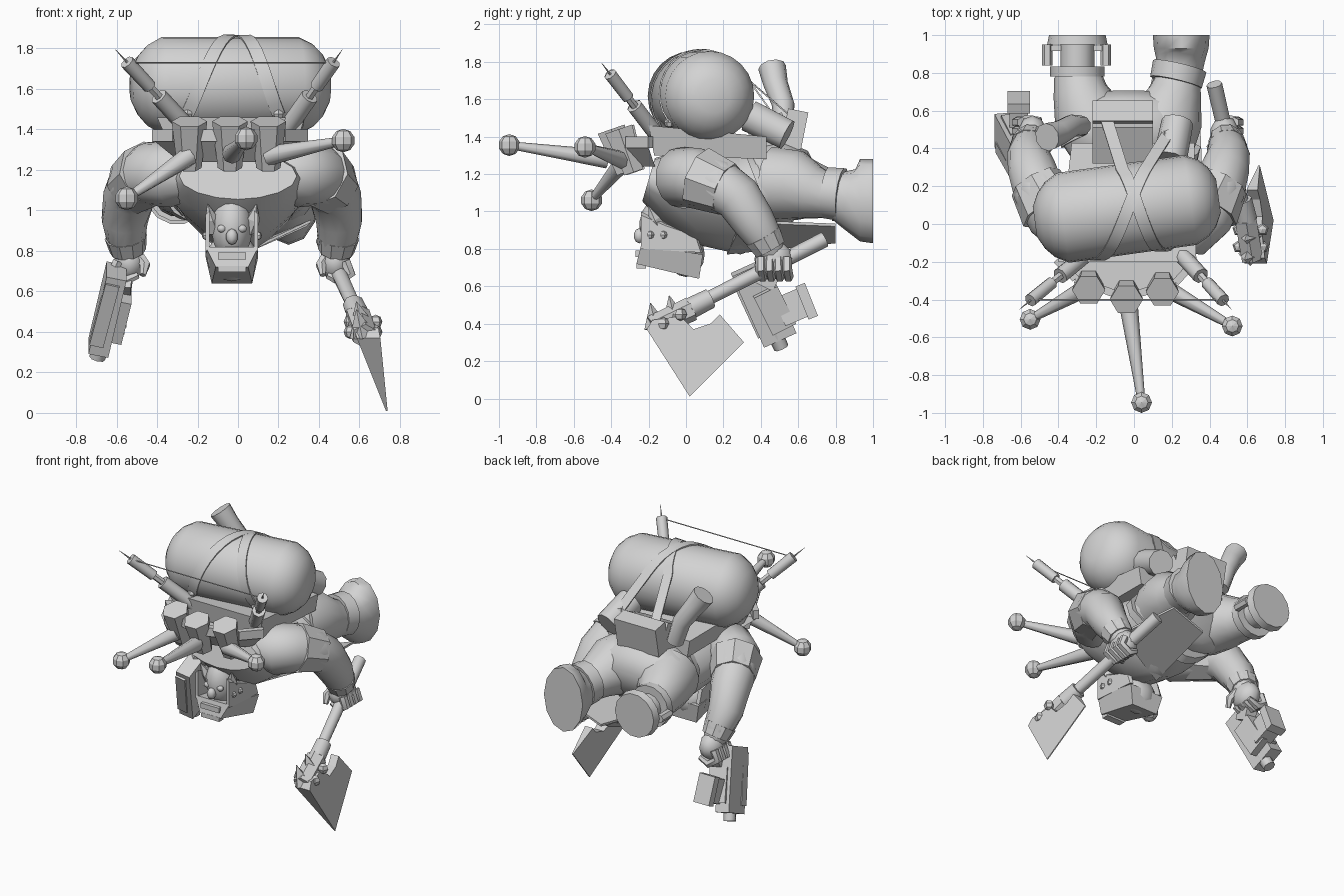
import bpy, bmesh, math
from mathutils import Vector as V

grey = bpy.data.materials.new("plain_grey")
grey.diffuse_color = (0.65, 0.65, 0.65, 1)


def finish(name, bm, smooth=None):
    bmesh.ops.recalc_face_normals(bm, faces=bm.faces[:])
    me = bpy.data.meshes.new(name)
    bm.to_mesh(me)
    bm.free()
    me.materials.append(grey)
    ob = bpy.data.objects.new(name, me)
    bpy.context.collection.objects.link(ob)
    if smooth:
        bpy.ops.object.select_all(action='DESELECT')
        ob.select_set(True)
        bpy.context.view_layer.objects.active = ob
        bpy.ops.object.shade_smooth_by_angle(angle=math.radians(smooth))
    return ob


def loft(name, pts, radii, n=12, ref=(1, 0, 0), smooth=50, shape=None, turn=0.0, flat_ends=None):
    """Rings of given radii (number or pair) swept along a path."""
    bm = bmesh.new()
    pts = [V(p) for p in pts]
    rings = []
    for i, p in enumerate(pts):
        t = (pts[min(i + 1, len(pts) - 1)] - pts[max(i - 1, 0)]).normalized()
        if flat_ends and i >= len(pts) - flat_ends:
            t = V((0, 1, 0))
        r = V(ref)
        u = (r - r.dot(t) * t).normalized()
        w = t.cross(u)
        a, b = radii[i] if isinstance(radii[i], tuple) else (radii[i], radii[i])
        ring = []
        for k in range(n):
            g = turn + 2 * math.pi * k / n
            q = p + u * a * math.cos(g) + w * b * math.sin(g)
            ring.append(bm.verts.new(shape(q) if shape else q))
        rings.append(ring)
    for r0, r1 in zip(rings, rings[1:]):
        for k in range(n):
            bm.faces.new((r0[k], r0[(k + 1) % n], r1[(k + 1) % n], r1[k]))
    bm.faces.new(rings[0])
    bm.faces.new(rings[-1])
    return finish(name, bm, smooth)


def bar(name, a, b, w, h, ref=(1, 0, 0), taper=1.0):
    """Rectangular block from a to b, w wide along ref."""
    s = math.sqrt(2) / 2
    return loft(name, [a, b], [(w * s, h * s), (w * s * taper, h * s * taper)], 4, ref, None, None, math.pi / 4)


def ball(name, c, r, seg=8, smooth=40):
    bm = bmesh.new()
    bmesh.ops.create_uvsphere(bm, u_segments=seg, v_segments=max(4, seg * 2 // 3), radius=1)
    r = r if isinstance(r, tuple) else (r, r, r)
    for v in bm.verts:
        v.co = V(c) + V([v.co[i] * r[i] for i in range(3)])
    return finish(name, bm, smooth)


def solid(name, side_a, side_b):
    """Closed solid between two matching outlines."""
    bm = bmesh.new()
    a = [bm.verts.new(p) for p in side_a]
    b = [bm.verts.new(p) for p in side_b]
    n = len(a)
    bm.faces.new(a)
    bm.faces.new(b[::-1])
    for i in range(n):
        bm.faces.new((a[i], a[(i + 1) % n], b[(i + 1) % n], b[i]))
    return finish(name, bm)


# torso with a belly narrowing downward
def keel(q):
    if q.z < 1.1:
        q.x *= 1 - 0.5 * (1.1 - q.z) / 0.32
    return q


loft("torso", [(0, -.2, 1.17), (0, -.08, 1.135), (0, .1, 1.09), (0, .3, 1.05), (0, .44, 1.08)],
     [(.29, .12), (.34, .2), (.36, .27), (.35, .28), (.33, .24)], 16, shape=keel)
solid("loincloth", [(0, .22, .77), (.36, .3, .94), (.34, .8, .92), (.1, .8, .83)],
      [(0, .22, .785), (.36, .3, .955), (.34, .8, .935), (.1, .8, .845)])
loft("belt", [(0, .36, 1.06), (0, .41, 1.08)], [(.36, .285), (.365, .275)], 16, shape=keel)

# pelvis and legs, cut flat at the back
loft("pelvis", [(-.02, .36, 1.1), (-.03, .44, 1.13), (-.03, .54, 1.155), (-.03, .62, 1.15), (-.03, .68, 1.13)],
     [(.3, .2), (.35, .24), (.37, .23), (.33, .18), (.2, .09)], 18)
loft("left_thigh", [(-.2, .48, 1.14), (-.25, .6, 1.13), (-.285, .7, 1.11), (-.3, .79, 1.09)], [.2, .18, .145, .125], 14)
loft("left_knee_collar", [(-.3, .78, 1.09), (-.3, .835, 1.09)], [.145, .145], 14)
loft("left_shin", [(-.3, .83, 1.09), (-.3, .96, 1.09)], [.09, .09], 12)
loft("left_boot_cuff", [(-.3, .95, 1.09), (-.3, 1, 1.09)], [.16, .15], 14)
for x in (-.46, -.15):
    loft("left_shin_rod", [(x, .84, 1.09), (x, .95, 1.09)], [.028, .028], 6)
    bar("left_rod_bridge", (x, .93, 1.09), (-.3, .93, 1.09), .03, .03, (0, 0, 1))
loft("right_thigh", [(.13, .46, 1.15), (.18, .58, 1.14), (.215, .68, 1.1), (.235, .77, 1.08)], [.2, .19, .145, .12], 14)
loft("right_knee_collar", [(.222, .75, 1.1), (.242, .835, 1.09)], [.14, .145], 14)
loft("right_boot", [(.235, .8, 1.09), (.245, .87, 1.07), (.25, .93, 1.06), (.25, 1, 1.055)],
     [.125, (.13, .16), (.145, .22), (.15, .225)], 12, flat_ends=2)

# arms
for side, s, k in (("right", 1, 1.0), ("left", -1, 1.12)):
    def m(*ps):
        return [(s * k * x, y, z) for x, y, z in ps]
    loft(side + "_arm", m((.2, -.04, 1.17), (.29, -.02, 1.18), (.38, .06, 1.18), (.45, .18, 1.14), (.48, .28, 1.07),
                          (.5, .36, .95), (.49, .43, .84), (.48, .46, .77)),
         [.12, .165, .16, .14, .13, .115, .095, .07], 14, (0, 0, 1), 60)
    loft(side + "_arm_guard", m((.39, .07, 1.18), (.465, .22, 1.12)), [.17, .145], 8, (0, 0, 1), None)
    loft(side + "_bracer", m((.495, .41, .87), (.485, .45, .8)), [.105, .09], 10, (1, 0, 0), None)
    ball(side + "_fist", m((.48, .47, .745))[0], (.08, .105, .095), 10, 60)
    for i in range(4):
        y = .4 + .046 * i
        loft(side + "_finger", m((.53, y, .75), (.555, y, .69), (.5, y + .01, .65), (.44, y + .01, .68)),
             [.028, .03, .028, .018], 6, (0, 1, 0))
    loft(side + "_thumb", m((.44, .44, .78), (.41, .4, .73), (.42, .37, .68)), [.03, .028, .016], 6, (0, 1, 0))

# head, face, ears and jaw guard
loft("neck", [(-.02, .1, 1.02), (-.03, -.12, .97)], [.13, .11], 10)
ball("head", (-.03, -.11, .92), (.105, .14, .17), 14, 60)
ball("head_back", (-.03, -.0, .77), (.125, .1, .12), 12, 60)
ball("nose", (-.03, -.25, .87), (.03, .03, .04), 8, 60)
for s in (-1, 1):
    ball("eye", (-.03 + s * .05, -.225, .91), (.024, .02, .02), 8)
    loft("ear", [(-.03 + s * .08, -.14, .9), (-.03 + s * .105, -.17, .96), (-.03 + s * .12, -.2, 1.03)],
         [.04, .035, .003], 5, smooth=None)
    solid("cheek_plate", [(-.03 + s * .11, y, z) for y, z in ((-.24, 1.0), (-.1, .93), (.06, .88), (.09, .78), (-.24, .8))],
          [(-.03 + s * .13, y, z) for y, z in ((-.24, .98), (-.1, .92), (.05, .87), (.08, .78), (-.24, .8))])
    for y in (-.19, -.12):
        ball("cheek_stud", (-.03 + s * .128, y, .875), .022, 5, None)
solid("jaw_guard", [(-.16, -.24, .82), (.1, -.24, .82), (.1, .09, .77), (-.16, .09, .77)],
      [(-.11, -.265, .72), (.05, -.265, .72), (.07, .07, .64), (-.13, .07, .64)])
bar("upper_lip", (-.1, -.255, .775), (.04, -.255, .775), .03, .035, (0, 1, 0))
bar("lower_lip", (-.1, -.24, .71), (.04, -.24, .71), .05, .03, (0, 1, 0))

# barrel on a tapered pack board
A, B = V((-.525, .012, 1.617)), V((.447, .148, 1.617))
L = (B - A).length
prof = ((0, .08), (.035, .15), (.08, .2), (.15, .24), (L - .15, .24), (L - .08, .205), (L - .035, .16), (L, .09))
loft("barrel", [A + (B - A) * (t / L) for t, r in prof], [r for t, r in prof], 24, (0, 0, 1), 33)
solid("pack_board", [(-.4, -.2, 1.46), (.33, -.2, 1.46), (.32, .43, 1.4), (-.33, .43, 1.4)],
      [(-.33, -.17, 1.3), (.28, -.17, 1.3), (.3, .43, 1.28), (-.31, .43, 1.28)])


# crossed straps over the barrel
def strap(x0, y0, x1):
    pts = [(x0, y0, 1.5)]
    for i in range(15):
        f = i / 14
        g = math.radians(30 + 185 * f)
        x = x0 + (x1 - x0) * (.25 + .75 * f)
        pts.append((x, .085 + .139 * x + .247 * math.cos(g), 1.617 + .247 * math.sin(g)))
    loft("strap", pts, [(.046, .006)] * len(pts), 4, turn=math.pi / 4, smooth=30)
    ball("strap_knob_back", pts[0], .028, 6, None)
    ball("strap_knob_front", pts[-1], .028, 6, None)


strap(-.15, .57, .2)
strap(.18, .48, -.25)

# rear pouch with lid, and bent chimney horn
bar("pouch", (-.06, .36, 1.36), (-.06, .55, 1.45), .32, .18)
bar("pouch_lid", (-.06, .56, 1.34), (-.06, .6, 1.54), .32, .11)
loft("side_roll", [(.19, .34, 1.51), (.23, .54, 1.41)], [.09, .085], 10)
loft("horn", [(-.46, .46, 1.77), (-.4, .48, 1.68), (-.33, .52, 1.57), (-.28, .52, 1.42)], [.075, .066, .06, .055], 10, (0, 1, 0))

# front collar band, sockets and ball-tipped spikes
front = [(-.41, -.22), (-.31, -.32), (-.05, -.42), (.22, -.34), (.33, -.22)]
for (xa, ya), (xb, yb) in zip(front, front[1:]):
    bar("collar_band", (xa, ya + .03, 1.37), (xb, yb + .03, 1.37), .06, .04, (0, 0, 1))
solid("collar_plate", [(x, y + .02, 1.34) for x, y in front], [(x * .7, y * .75, 1.24) for x, y in front])
spikes = (((-.24, -.35), (-.24, -.33, 1.27), (-.55, -.505, 1.06)), ((-.04, -.4), (-.03, -.42, 1.28), (.04, -.945, 1.355)),
          ((.15, -.36), (.15, -.33, 1.27), (.52, -.54, 1.345)))
for (x, y), a, b in spikes:
    loft("spike_socket", [(x, y + .08, 1.21), (x, y, 1.44)], [.06, .088], 6, smooth=None)
    loft("spike", [a, b], [.05, .02], 8, (0, 0, 1))
    ball("spike_ball", b, .058, 8, None)

# jointed antenna rods with a wire between them
tops = []
for s, k in ((-1, 1.0), (1, .86)):
    a, b = V((s * .24, -.15, 1.4)), V((s * k * .555, -.41, 1.74))
    p = lambda f: a + (b - a) * f
    loft("rod_base", [p(0), p(.48)], [.044, .044], 8, (0, 1, 0))
    loft("rod_neck", [p(.45), p(.65)], [.022, .022], 6, (0, 1, 0))
    loft("rod_grip", [p(.62), p(.98)], [.034, .036], 8, (0, 1, 0))
    loft("rod_point", [p(.97), p(1.16)], [.007, .001], 6, (0, 1, 0))
    tops.append(p(.97))
loft("wire", tops, [.004, .004], 4, (0, 0, 1))

# axe: handle, head and wedge blade thinning to the edge
loft("axe_handle", [(.425, .74, .85), (.59, .03, .49)], [.042, .036], 8, (0, 0, 1))
loft("axe_collar", [(.57, .13, .535), (.595, .02, .48)], [.054, .058], 8, (0, 0, 1))
loft("axe_head", [(.59, .03, .48), (.625, -.18, .38)], [.066, .064], 6, (0, 0, 1), None)
outline = [(-.21, .37), (.02, .01), (.31, .30), (.18, .45), (.13, .40), (.04, .37), (-.03, .44), (-.18, .42)]
edge = lambda y, z: max(0, (z - .01 - (y - .02)) / math.sqrt(2))
mid = lambda z: .735 - .25 * (z - .01)
solid("axe_blade", [(mid(z) - .004 - .13 * edge(y, z), y, z) for y, z in outline],
      [(mid(z) + .004 + .13 * edge(y, z), y, z) for y, z in outline])
for y, z in ((-.16, .41), (-.06, .45)):
    loft("axe_spike", [(.615, y, z - .03), (.585, y - .03, z + .1)], [.065, .002], 4, smooth=None)
for y, z in ((-.12, .4), (-.03, .45)):
    for x in (.555, .68):
        ball("axe_stud", (x, y, z), .035, 5, None)

# pistol in the other hand
bar("gun_body", (-.6, .33, .7), (-.69, .5, .32), .1, .19)
bar("gun_top_rail", (-.62, .27, .64), (-.7, .41, .34), .07, .06)
bar("gun_side_block", (-.59, .42, .58), (-.64, .52, .38), .13, .14)
loft("gun_muzzle", [(-.67, .47, .36), (-.695, .51, .27)], [.045, .04], 8)
bar("gun_magazine", (-.61, .5, .46), (-.61, .64, .52), .1, .16)
bar("gun_magazine_foot", (-.61, .62, .51), (-.61, .67, .53), .12, .19)
bar("gun_grip", (-.55, .5, .76), (-.57, .42, .6), .08, .1)
